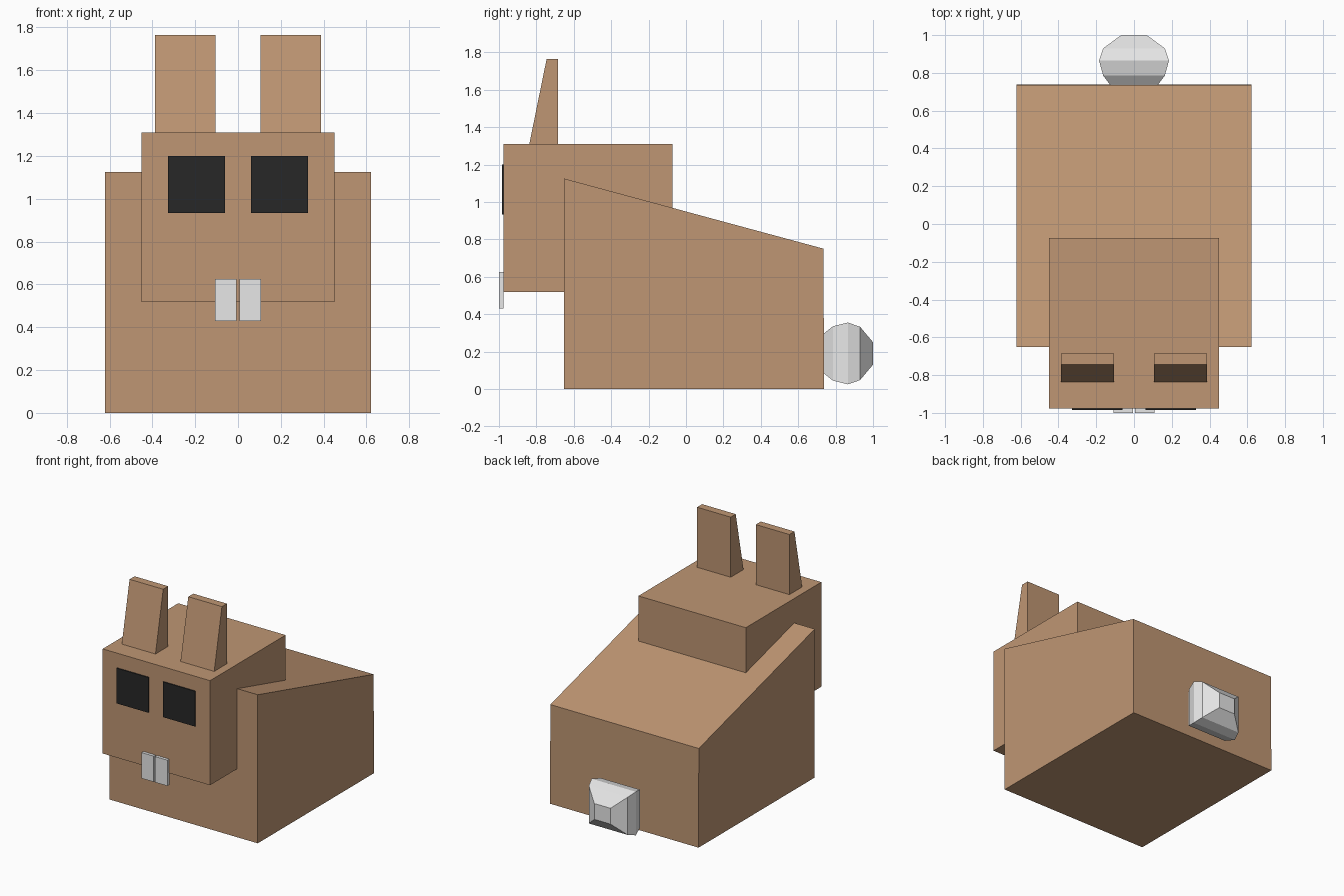
import bpy

if "Cube" in bpy.data.objects:
    bpy.data.objects.remove(bpy.data.objects["Cube"])


def material(name, color):
    m = bpy.data.materials.new(name)
    m.diffuse_color = (*color, 1)
    m.use_nodes = True
    m.node_tree.nodes["Principled BSDF"].inputs["Base Color"].default_value = m.diffuse_color
    return m


BROWN = material("brown fur", (0.52, 0.305, 0.172))
BLACK = material("black", (0.02, 0.02, 0.02))
WHITE = material("white", (0.8, 0.8, 0.8))


def loft(name, rings, mat):
    """Closed solid through rings of equal point count, each seen counter-clockwise from the last ring."""
    n = len(rings[0])
    verts = [p for r in rings for p in r]
    faces = [tuple(reversed(range(n))), tuple(range(len(verts) - n, len(verts)))]
    for k in range(len(rings) - 1):
        a, b = k * n, (k + 1) * n
        for i in range(n):
            j = (i + 1) % n
            faces.append((a + i, a + j, b + j, b + i))
    me = bpy.data.meshes.new(name)
    me.from_pydata(verts, [], faces)
    me.materials.append(mat)
    ob = bpy.data.objects.new(name, me)
    bpy.context.collection.objects.link(ob)
    return ob


def side_profile(name, x0, x1, yz, mat):
    """Extrude a (y, z) outline from x0 to x1."""
    return loft(name, [[(x, y, z) for y, z in yz] for x in (x0, x1)], mat)


def box(name, x0, x1, y0, y1, z0, z1, mat):
    return side_profile(name, x0, x1, [(y0, z0), (y1, z0), (y1, z1), (y0, z1)], mat)


# Wedge body and block head
side_profile("body", -0.622, 0.622,
             [(-0.652, 0), (0.738, 0), (0.735, 0.75), (-0.652, 1.125)], BROWN)
box("head", -0.45, 0.45, -0.977, -0.073, 0.518, 1.31, BROWN)

# Paired parts: ears, eyes, teeth
for side, s in (("left", -1), ("right", 1)):
    def span(a, b):
        return sorted((s * a, s * b))

    side_profile("ear_" + side, *span(0.105, 0.387),
                 [(-0.838, 1.308), (-0.685, 1.308), (-0.685, 1.765), (-0.745, 1.765)], BROWN)
    box("eye_" + side, *span(0.06, 0.328), -0.985, -0.976, 0.933, 1.2, BLACK)
    box("tooth_" + side, *span(0.006, 0.108), -1.0, -0.975, 0.43, 0.625, WHITE)

# Tail: stacked rectangular rings rounding off toward the back
tail_rings = []
for y, w, h in ((0.735, 0.125, 0.105), (0.785, 0.163, 0.145), (0.865, 0.185, 0.165),
                (0.93, 0.163, 0.143), (1.0, 0.068, 0.06)):
    tail_rings.append([(-w, y, 0.19 - h), (-w, y, 0.19 + h), (w, y, 0.19 + h), (w, y, 0.19 - h)])
loft("tail", tail_rings, WHITE)
